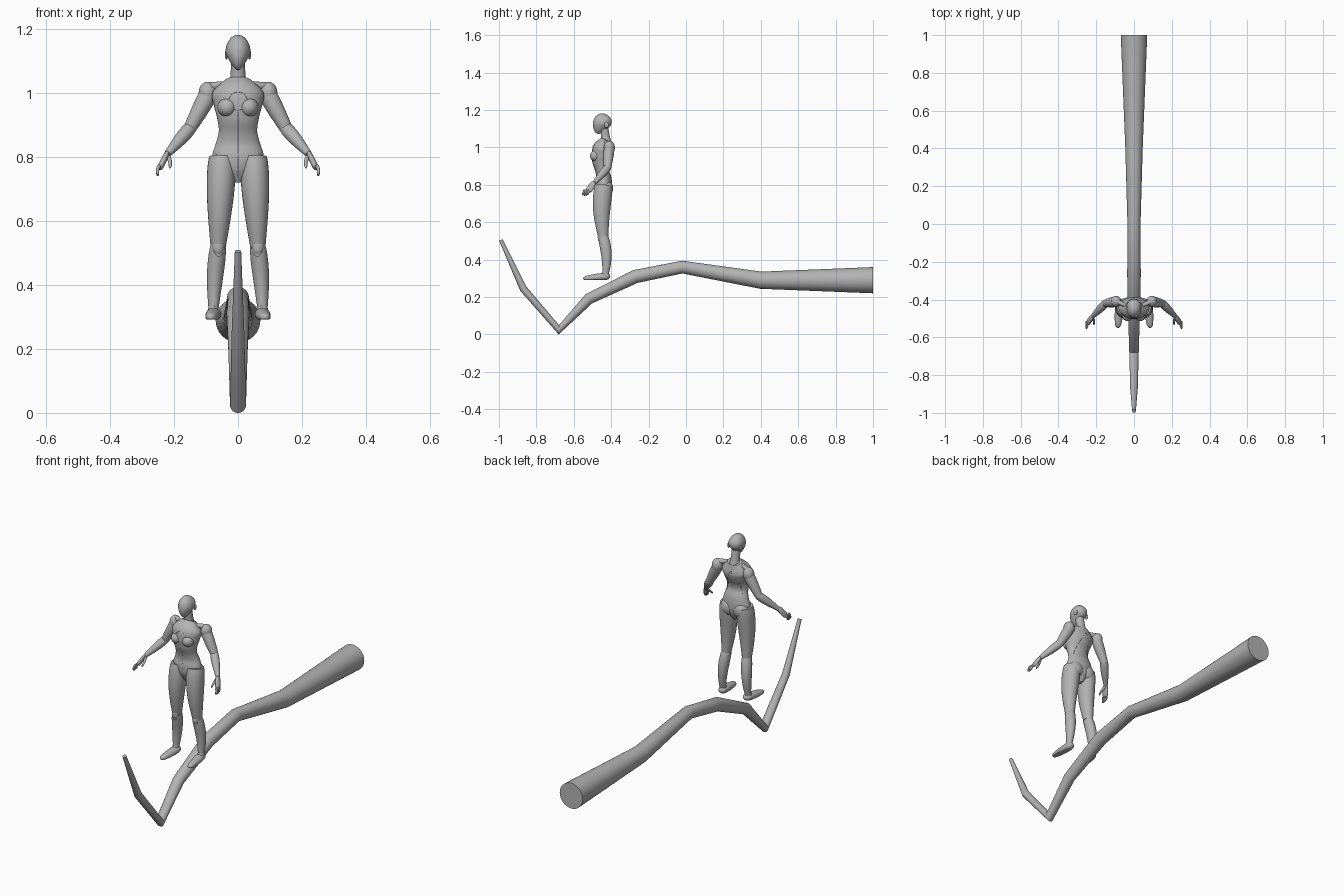
import bpy, bmesh, math
from mathutils import Vector, Matrix
from mathutils.bvhtree import BVHTree

cube = bpy.data.objects.get("Cube")
if cube:
    bpy.data.objects.remove(cube)

colour = (.45, .45, .45, 1)
grey = bpy.data.materials.new("plain grey")
grey.use_nodes = True
grey.diffuse_color = colour
grey.node_tree.nodes["Principled BSDF"].inputs["Base Color"].default_value = colour

across, along, upward = Matrix.Identity(3)


def finish(name, bm, mirror=False, angle=40):
    """Turn the mesh into a smooth-shaded object, optionally mirrored in x."""
    bmesh.ops.recalc_face_normals(bm, faces=bm.faces)
    mesh = bpy.data.meshes.new(name)
    bm.to_mesh(mesh)
    bm.free()
    mesh.materials.append(grey)
    part = bpy.data.objects.new(name, mesh)
    bpy.context.collection.objects.link(part)
    bpy.ops.object.select_all(action='DESELECT')
    part.select_set(True)
    bpy.context.view_layer.objects.active = part
    bpy.ops.object.shade_smooth_by_angle(angle=math.radians(angle))
    if mirror:
        modifier = part.modifiers.new("mirror", 'MIRROR')
        modifier.use_mirror_merge = False
    return part


def smooth_rows(rows, steps):
    """Resample the rows along a smooth spline."""
    result = []
    last = len(rows) - 1
    for i in range(last):
        quad = [rows[min(max(i + k, 0), last)] for k in (-1, 0, 1, 2)]
        for s in range(steps):
            t = s / steps
            result.append([q + t * (r - p + t * (2 * p - 5 * q + 4 * r - w
                                                 + t * (3 * q - p - 3 * r + w))) / 2
                           for p, q, r, w in zip(*quad)])
    return result + [rows[last]]


def loft(name, centres, widths, depths, ref=across, sides=28, mirror=False,
         floor=0, angle=40):
    """Skin elliptical rings along a path; width is measured along ref."""
    bm = bmesh.new()
    rings = []
    last = len(centres) - 1
    for i, (centre, width, depth) in enumerate(zip(centres, widths, depths)):
        before = (centre - centres[max(i - 1, 0)]).normalized()
        after = (centres[min(i + 1, last)] - centre).normalized()
        tangent = (before + after).normalized()
        u = (ref - tangent * ref.dot(tangent)).normalized()
        v = tangent.cross(u)
        ring = []
        for k in range(sides):
            turn = math.tau * k / sides
            co = centre + u * math.cos(turn) * width + v * math.sin(turn) * depth
            co.z = max(co.z, floor)
            ring.append(bm.verts.new(co))
        rings.append(ring)
    for low, high in zip(rings, rings[1:]):
        for k in range(sides):
            bm.faces.new((low[k - 1], low[k], high[k], high[k - 1]))
    bm.faces.new(rings[0])
    bm.faces.new(rings[-1])
    return finish(name, bm, mirror, angle)


def limb(name, start, end, thick, thin, bulge=0, flat=1, bow=(0, 0, 0),
         blunt=False, steps=16, **options):
    """Tapered limb on the left, copied to the right, with a muscle bulge and a bow."""
    centres, radii = [], []
    for i in range(steps + 1):
        t = i / steps
        if blunt:
            t = (1 - math.cos(math.pi * t)) / 2
        radius = thick + (thin - thick) * t + bulge * math.sin(math.pi * t ** .7)
        if blunt:
            radius *= max(1 - abs(2 * t - 1) ** 8, .01) ** .5
        centres.append(start.lerp(end, t) + Vector(bow) * math.sin(math.pi * t))
        radii.append(radius)
    return loft(name, centres, radii, [r * flat for r in radii], mirror=True, **options)


def ball(name, centre, size, mirror=True, shape=None):
    """Ellipsoid; shape may reshape the unit sphere first."""
    bm = bmesh.new()
    bmesh.ops.create_uvsphere(bm, u_segments=32, v_segments=20, radius=1)
    if shape:
        for vert in bm.verts:
            shape(vert.co)
    bm.transform(Matrix.Translation(centre) @ Matrix.Diagonal((*size, 1)))
    return finish(name, bm, mirror)


def seam(name, target, points, mirror=True, side=-1):
    """Lay a fine raised line of (x, z) points on the front or back of a part."""
    tree = BVHTree.FromPolygons([v.co for v in target.data.vertices],
                                [p.vertices for p in target.data.polygons])
    hits = [tree.ray_cast(Vector((x, side, z)), -side * along)[0]
            for x, z in smooth_rows(points, 5)]
    path = [hit for hit in hits if hit]
    fine = [.001] * len(path)
    loft(name, path, fine, fine, ref=along, sides=6, mirror=mirror)


# Bent, tapering pole: y, z, radius
pole = [(-.99, .505, .01), (-.87, .245, .02), (-.68, .025, .025), (-.52, .19, .03),
        (-.27, .31, .036), (-.02, .36, .034), (.4, .29, .046), (1, .29, .07)]
pole_radii = [r for y, z, r in pole]
loft("bent_pole", [Vector((0, y, z)) for y, z, r in pole], pole_radii, pole_radii,
     sides=32, angle=30)

# Torso from evenly spaced sections
widths = (.01, .06, .08, .07, .06, .065, .075, .08, .04)
depths = (.02, .04, .045, .04, .035, .045, .055, .055, .03)
setback = (.44, .44, .44, .44, .45, .455, .45, .44, .425)
sections = smooth_rows([(w, d, -s, .72 + .04 * i)
                        for i, (w, d, s) in enumerate(zip(widths, depths, setback))], 5)
torso = loft("torso", [Vector((0, y, z)) for w, d, y, z in sections],
             [w for w, d, y, z in sections], [d for w, d, y, z in sections], sides=40)
ball("bust", (.034, -.48, .955), (.03, .034, .03))
ball("buttock", (.038, -.426, .78), (.043, .036, .045))


# Head with a narrowed, forward jaw
def narrow_jaw(co):
    drop = max(-co.z, 0)
    co.x *= 1 - .45 * drop
    co.y = co.y * (1 - .3 * drop) - .4 * drop


ball("head", (0, -.448, 1.127), (.039, .05, .055), mirror=False, shape=narrow_jaw)
ball("skull_back", (0, -.437, 1.137), (.038, .04, .038), mirror=False)
ball("ear_disc", (.036, -.425, 1.12), (.005, .012, .015))
nape = Vector((0, -.425, 1.02))
limb("neck", nape, Vector((0, -.437, 1.1)), .03, .022, bulge=-.003)

# Joints on the left side
hip, knee, ankle = (Vector(p) for p in ((.05, -.44, .8), (.062, -.442, .52),
                                        (.077, -.432, .31)))
shoulder, elbow = Vector((.09, -.41, 1)), Vector((.15, -.42, .89))
wrist, knuckle = Vector((.22, -.49, .81)), Vector((.245, -.525, .775))

# Legs and feet
limb("thigh", hip, knee, .04, .024, bulge=.009, flat=1.12, bow=(0, -.01, 0))
calf = limb("calf", knee, ankle, .024, .014, bulge=.006, flat=1.1, bow=(.003, .012, 0))
ball("kneecap", knee - along * .016, (.018, .014, .028))
limb("foot", Vector((.073, -.405, .312)), Vector((.086, -.55, .298)), .019, .015,
     bulge=.006, flat=.85, blunt=True, floor=.292)
ball("ankle_joint", ankle + upward * .01, (.017, .02, .022))

# Shoulders and arms
ball("shoulder_cap", shoulder + across * .005, (.028, .03, .035))
limb("collar", Vector((.01, -.447, 1.032)), shoulder + upward * .02, .006, .014,
     ref=along)
limb("upper_arm", shoulder, elbow, .027, .02, bulge=.003, ref=along)
limb("forearm", elbow, wrist, .02, .011, bulge=.004, ref=along)
ball("elbow_joint", elbow, (.02, .02, .02))

# Hands
limb("palm", wrist + upward * .006, knuckle - upward * .012, .012, .017, bulge=.003,
     flat=.55, blunt=True, ref=along)
for i in range(4):
    base = knuckle + along * (.01 - .009 * i)
    tip = base + Vector((.005, -.012, -.03 - .005 * math.sin(i)))
    limb("finger_%d" % (i + 1), base, tip, .006, .004, bow=(.004, 0, 0),
         blunt=True, ref=along, sides=12)
limb("thumb", wrist - upward * .005, Vector((.213, -.535, .765)), .008, .004,
     bow=(-.004, 0, 0), blunt=True, ref=along, sides=12)

# Fine suit seams
ring = [(.029 * math.sin(a * math.tau / 12), .975 + .029 * math.cos(a * math.tau / 12))
        for a in range(13)]
seam("chest_ring", torso, ring, mirror=False)
seam("front_midline", torso, [(0, .94), (0, .84), (0, .74)], mirror=False)
seam("hip_seam", torso, [(.07, .81), (.045, .785), (.02, .74)])
seam("back_seam", torso, [(0, 1), (.025, .95), (.05, .87)], side=1)
seam("shin_seam", calf, [(.045, .5), (.062, .488), (.08, .51)])
